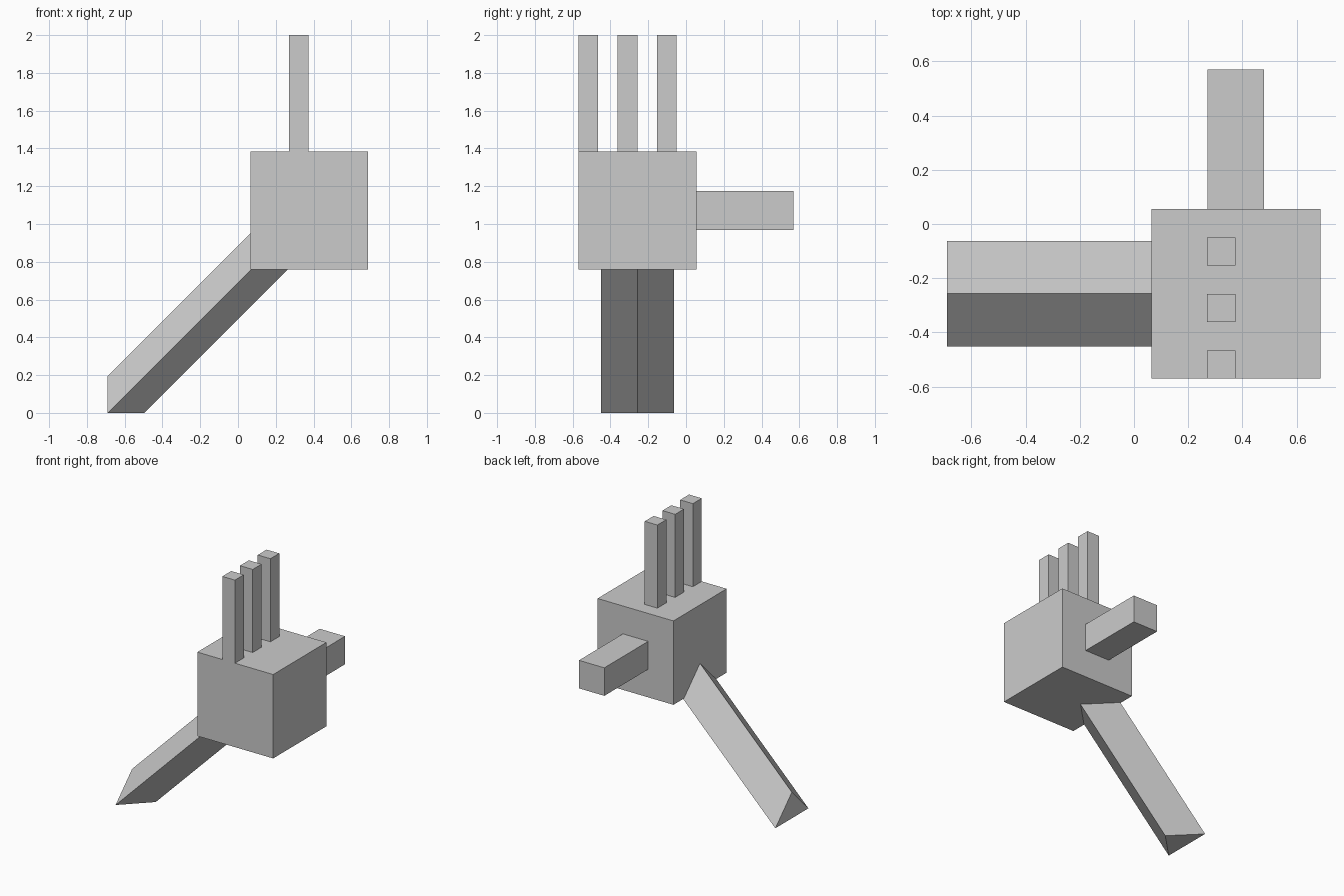
import bpy, bmesh
from mathutils import Vector

if "Cube" in bpy.data.objects:
    bpy.data.objects.remove(bpy.data.objects["Cube"])


def finish(name, bm):
    bmesh.ops.recalc_face_normals(bm, faces=bm.faces[:])
    mesh = bpy.data.meshes.new(name)
    bm.to_mesh(mesh)
    bm.free()
    obj = bpy.data.objects.new(name, mesh)
    bpy.context.collection.objects.link(obj)
    return obj


def box(name, lo, hi):
    lo, hi = Vector(lo), Vector(hi)
    bm = bmesh.new()
    bmesh.ops.create_cube(bm, size=1)
    bmesh.ops.scale(bm, vec=hi - lo, verts=bm.verts)
    bmesh.ops.translate(bm, vec=(lo + hi) / 2, verts=bm.verts)
    return finish(name, bm)


# Main block
box("body_block", (0.065, -0.57, 0.76), (0.688, 0.055, 1.383))

# Three upright prongs, flush with the front of the block
for i in range(3):
    y = -0.57 + i * 0.208
    box(f"prong_{i + 1}", (0.27, y, 1.383), (0.374, y + 0.104, 2.0))

# Peg at the back
box("back_peg", (0.272, 0.055, 0.968), (0.48, 0.57, 1.176))

# Slanted diamond-section leg; its foot is two triangles, upright and flat
bm = bmesh.new()
foot = [(-0.69, -0.257, 0.194), (-0.69, -0.451, 0), (-0.496, -0.257, 0), (-0.69, -0.063, 0)]
slide = Vector((0.95, 0, 0.95))  # upper end stays inside the block
rings = [[bm.verts.new(Vector(p) + s) for p in foot] for s in (Vector(), slide)]
for i in range(4):
    j = (i + 1) % 4
    bm.faces.new((rings[0][i], rings[0][j], rings[1][j], rings[1][i]))
for top, front, bottom, back in rings:
    bm.faces.new((top, front, back))
    bm.faces.new((front, bottom, back))
finish("slanted_leg", bm)
